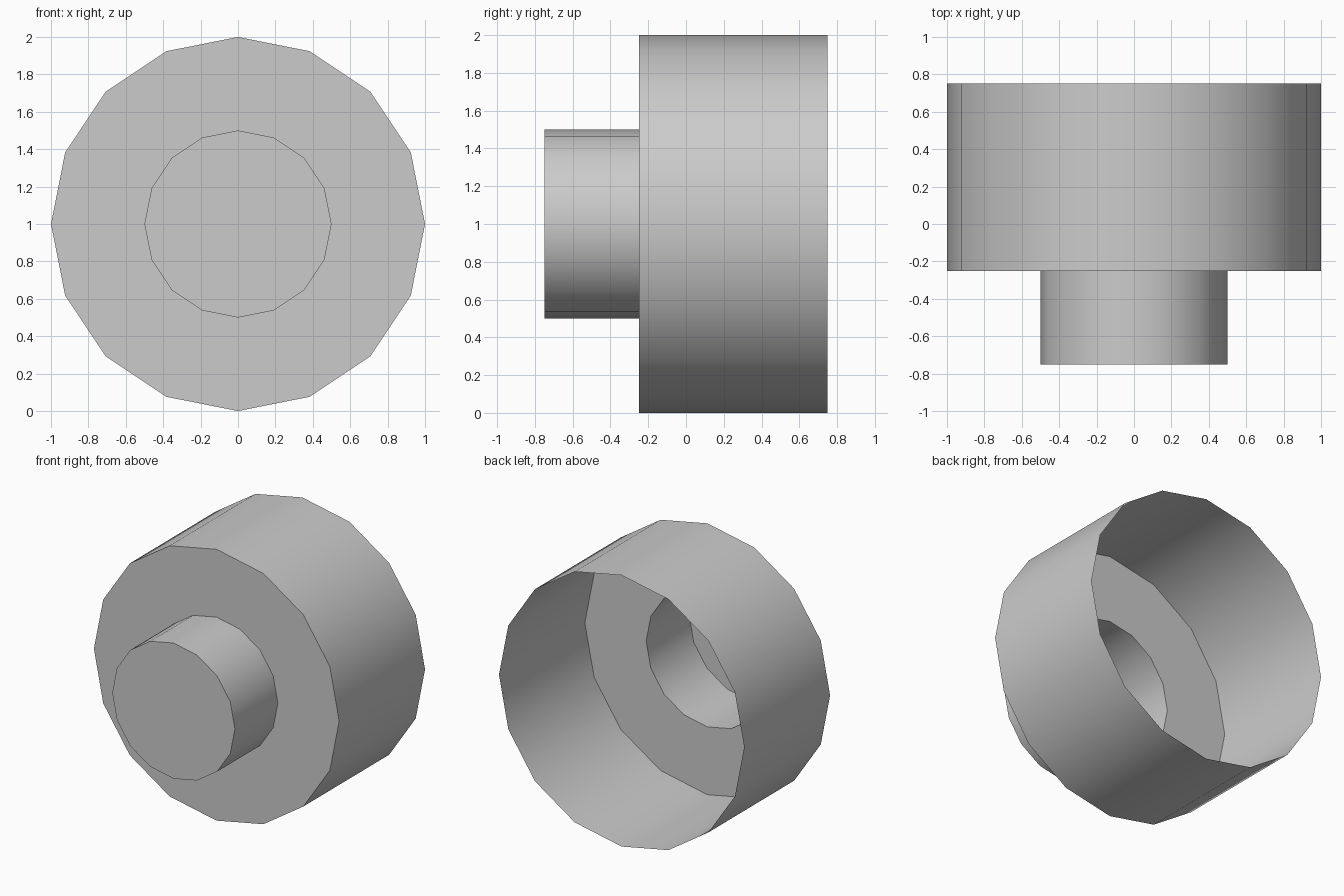
import bpy
import bmesh
import math

cube = bpy.data.objects.get("Cube")
if cube:
    bpy.data.objects.remove(cube, do_unlink=True)

SIDES = 16

grey = bpy.data.materials.new("light grey")
grey.use_nodes = True
colour = (0.6, 0.6, 0.6, 1)
grey.diffuse_color = colour
grey.node_tree.nodes["Principled BSDF"].inputs["Base Color"].default_value = colour


def ring(bm, radius, y):
    """Ring of vertices around the y axis, centred at z = 1."""
    steps = [2 * math.pi * i / SIDES for i in range(SIDES)]
    return [bm.verts.new((radius * math.cos(a), y, 1 + radius * math.sin(a))) for a in steps]


# Stepped open cup: closed front hub, flat shoulder, wide drum open at the back
bm = bmesh.new()
profile = [(0.5, -0.75), (0.5, -0.25), (1, -0.25), (1, 0.75)]
rings = [ring(bm, r, y) for r, y in profile]
bm.faces.new(rings[0])
for a, b in zip(rings, rings[1:]):
    for i in range(SIDES):
        j = (i + 1) % SIDES
        bm.faces.new((a[j], a[i], b[i], b[j]))

mesh = bpy.data.meshes.new("stepped_drum")
bm.to_mesh(mesh)
bm.free()
mesh.materials.append(grey)
drum = bpy.data.objects.new("stepped_drum", mesh)
bpy.context.collection.objects.link(drum)

# Smooth round walls with sharp rims
bpy.ops.object.select_all(action='DESELECT')
drum.select_set(True)
bpy.context.view_layer.objects.active = drum
bpy.ops.object.shade_smooth_by_angle(angle=math.radians(30))
